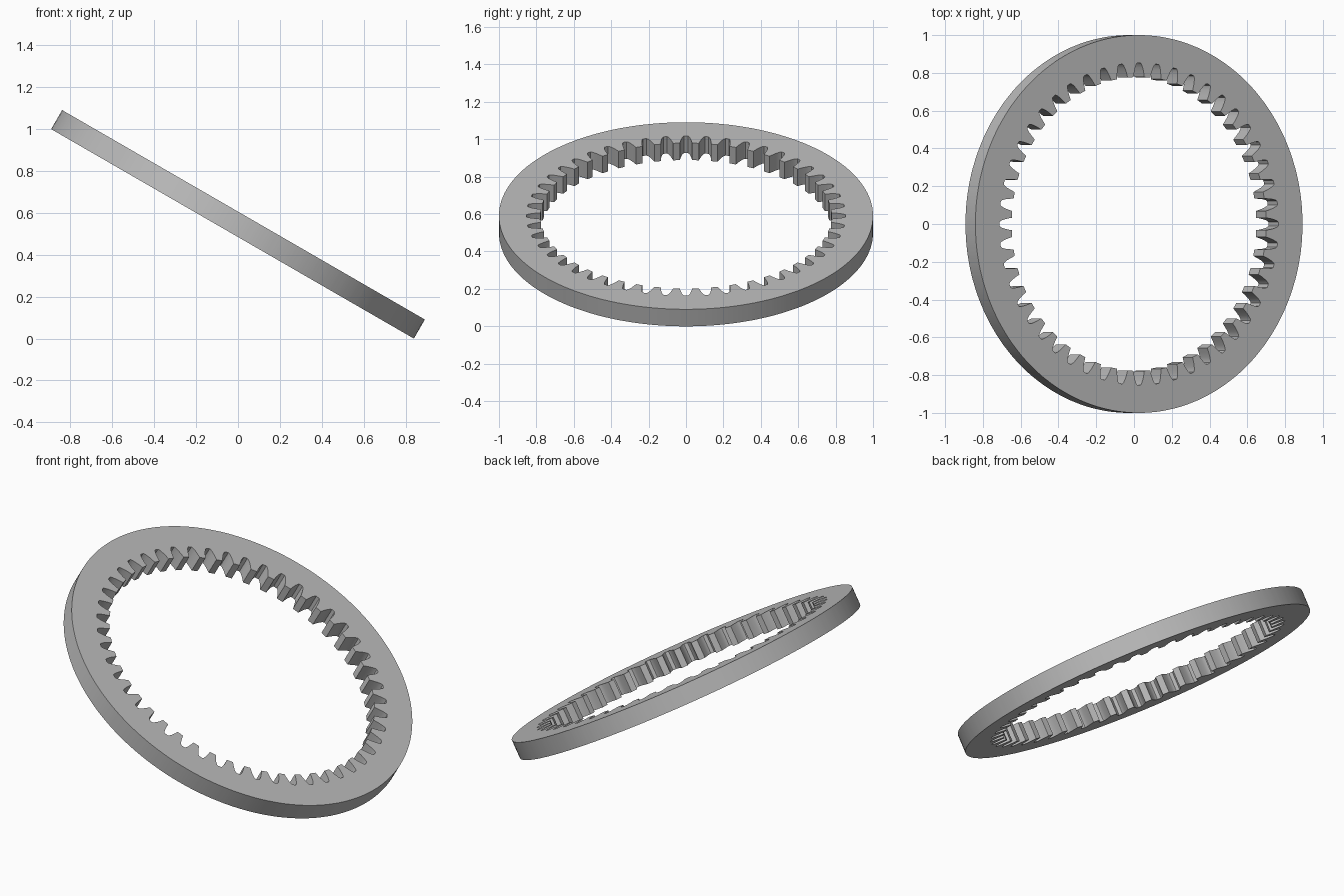
import bpy, bmesh, math
from mathutils import Matrix

if "Cube" in bpy.data.objects:
    bpy.data.objects.remove(bpy.data.objects["Cube"])

TEETH = 48
OUTER = 1.0
THICK = 0.105
TILT = math.radians(30)

# Half of one gap between teeth: (radius, half width), tooth tip to root
FLANK = [(0.778, 0.033), (0.803, 0.029), (0.828, 0.023), (0.846, 0.016), (0.853, 0.010)]
GAP = [(r, -w) for r, w in FLANK] + [(r, w) for r, w in reversed(FLANK)]


def polar(bm, radius, angle, z):
    return bm.verts.new((radius * math.cos(angle), radius * math.sin(angle), z))


# Flat steel material
steel = bpy.data.materials.new("grey_steel")
steel.use_nodes = True
colour = (0.5, 0.5, 0.5, 1)
steel.diffuse_color = colour
steel.node_tree.nodes["Principled BSDF"].inputs["Base Color"].default_value = colour

# Ring cross-section: outer rim joined to the toothed inner edge
bm = bmesh.new()
rings = {"outer_top": [], "inner_top": [], "inner_low": [], "outer_low": []}
for tooth in range(TEETH):
    centre = math.tau * tooth / TEETH
    for radius, offset in GAP:
        angle = centre + offset / radius
        rings["outer_top"].append(polar(bm, OUTER, angle, THICK / 2))
        rings["inner_top"].append(polar(bm, radius, angle, THICK / 2))
        rings["inner_low"].append(polar(bm, radius, angle, -THICK / 2))
        rings["outer_low"].append(polar(bm, OUTER, angle, -THICK / 2))

# Skin the four loops into a closed ring
loops = list(rings.values())
count = len(loops[0])
for a, b in zip(loops, loops[1:] + loops[:1]):
    for i in range(count):
        j = (i + 1) % count
        bm.faces.new((a[i], b[i], b[j], a[j]))
bmesh.ops.recalc_face_normals(bm, faces=bm.faces)

# Lean the ring so its left side rests on the ground
bm.transform(Matrix.Rotation(TILT, 4, "Y"))
lowest = min(v.co.z for v in bm.verts)
bm.transform(Matrix.Translation((0, 0, -lowest)))

mesh = bpy.data.meshes.new("internal_ring_gear")
bm.to_mesh(mesh)
bm.free()
mesh.materials.append(steel)
gear = bpy.data.objects.new("internal_ring_gear", mesh)
bpy.context.collection.objects.link(gear)

# Smooth rim, crisp teeth
bpy.context.view_layer.objects.active = gear
gear.select_set(True)
bpy.ops.object.shade_smooth_by_angle(angle=math.radians(25))
